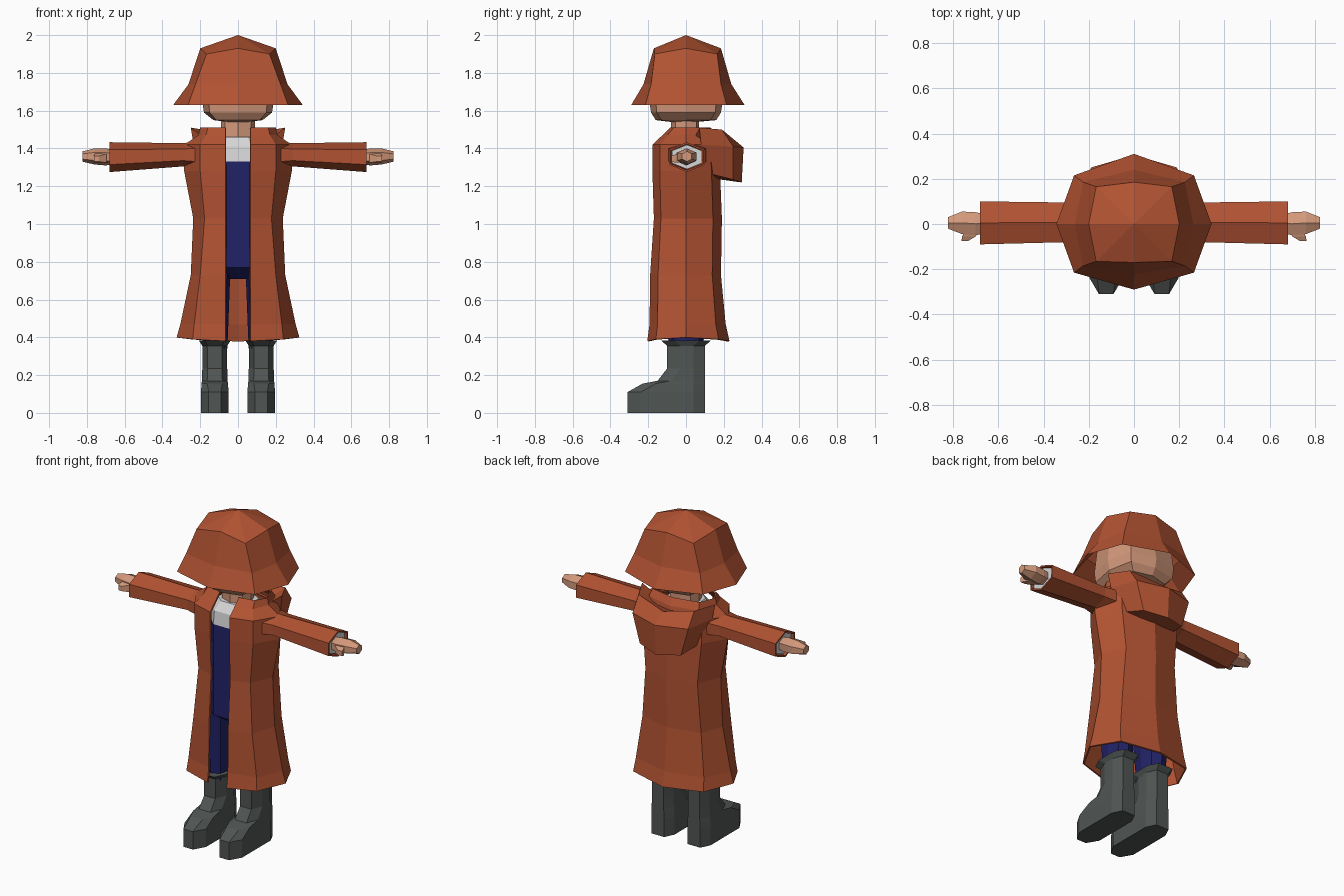
import bpy
import bmesh
from mathutils import Vector

default_cube = bpy.data.objects.get("Cube")
if default_cube:
    bpy.data.objects.remove(default_cube, do_unlink=True)


def make_material(name, colour):
    material = bpy.data.materials.new(name)
    material.use_nodes = True
    rgba = (*colour, 1)
    material.diffuse_color = rgba
    shader = material.node_tree.nodes["Principled BSDF"]
    shader.inputs["Base Color"].default_value = rgba
    shader.inputs["Roughness"].default_value = 0.9
    return material


RUST = make_material("rust cloth", (0.44, 0.085, 0.032))
SKIN = make_material("skin", (0.66, 0.32, 0.2))
NAVY = make_material("navy cloth", (0.016, 0.016, 0.14))
WHITE = make_material("white shirt", (0.68, 0.68, 0.68))
RUBBER = make_material("grey rubber", (0.08, 0.092, 0.087))


def loft(name, rings, materials, closed=True, cap_start=False, cap_end=False,
         side_cap=False, mirror=False, thickness=0, centre=None, rule=None):
    """Skin a row of matching rings, facing away from the centre."""
    bm = bmesh.new()
    rows = [[bm.verts.new(point) for point in ring] for ring in rings]
    count = len(rows[0])
    for low, high in zip(rows, rows[1:]):
        for i in range(count if closed else count - 1):
            j = (i + 1) % count
            bm.faces.new((low[i], low[j], high[j], high[i]))
    if cap_start:
        bm.faces.new(rows[0])
    if cap_end:
        bm.faces.new(rows[-1])
    if side_cap:
        bm.faces.new([row[0] for row in rows])
    bmesh.ops.remove_doubles(bm, verts=bm.verts[:], dist=0.0005)
    bmesh.ops.recalc_face_normals(bm, faces=bm.faces[:])
    bm.normal_update()
    if centre is None:
        centre = sum((v.co for v in bm.verts), Vector()) / len(bm.verts)
    outward = sum(f.normal.dot(f.calc_center_median() - Vector(centre)) * f.calc_area()
                  for f in bm.faces)
    if outward < 0:
        bmesh.ops.reverse_faces(bm, faces=bm.faces[:])
    if rule:
        for face in bm.faces:
            face.material_index = rule(face.calc_center_median())
    mesh = bpy.data.meshes.new(name)
    bm.to_mesh(mesh)
    bm.free()
    for material in materials:
        mesh.materials.append(material)
    obj = bpy.data.objects.new(name, mesh)
    bpy.context.collection.objects.link(obj)
    if mirror:
        obj.modifiers.new("Mirror", "MIRROR").merge_threshold = 0.002
    if thickness:
        shell = obj.modifiers.new("Shell", "SOLIDIFY")
        shell.thickness = thickness
        shell.offset = -1
    return obj


def octagon(z, rx, front, back, cx, cy, drop=0, x=0):
    """Eight-sided level ring; cx and cy place its diagonal corners."""
    return [(x, -front, z), (x + cx, -cy, z - drop), (x + rx, 0, z),
            (x + cx, cy, z - drop), (x, back, z), (x - cx, cy, z - drop),
            (x - rx, 0, z), (x - cx, -cy, z - drop)]


def hexagon(x, y0, y1, z0, z1):
    """Six-sided upright ring across an arm."""
    mid, quarter = (y0 + y1) / 2, (z1 - z0) / 4
    return [(x, mid, z1), (x, y1, z1 - quarter), (x, y1, z0 + quarter),
            (x, mid, z0), (x, y0, z0 + quarter), (x, y0, z1 - quarter)]


# Hat: peaked crown, flared brim and hollow underside
loft("hat", [
    [(0, 0, 2)] * 8,
    octagon(1.93, 0.2, 0.17, 0.185, 0.167, 0.165, drop=0.03),
    octagon(1.74, 0.262, 0.225, 0.24, 0.225, 0.185),
    octagon(1.63, 0.343, 0.29, 0.31, 0.265, 0.215),
    octagon(1.73, 0.24, 0.21, 0.22, 0.2, 0.17),
], [RUST])

# Head and neck
loft("head", [
    [(0, -0.02, 1.533)] * 8,
    octagon(1.55, 0.13, 0.16, 0.16, 0.115, 0.13),
    octagon(1.59, 0.18, 0.185, 0.185, 0.15, 0.155),
    octagon(1.65, 0.19, 0.195, 0.195, 0.155, 0.16),
    octagon(1.8, 0.18, 0.15, 0.16, 0.15, 0.14),
], [SKIN], cap_end=True)
loft("neck", [octagon(z, 0.09, 0.08, 0.07, 0.07, 0.055) for z in (1.4, 1.56)], [SKIN])

# Torso: navy below, white shirt above
torso_rows = [(0.71, 0.5, 0.35), (0.77, 1, 1), (1.03, 1, 1), (1.33, 1, 1),
              (1.41, 1, 0.93), (1.46, 0.75, 0.65)]
torso_outline = [(0.07, -0.14), (0.13, -0.08), (0.14, 0.08), (0.07, 0.13),
                 (-0.07, 0.13), (-0.14, 0.08), (-0.13, -0.08), (-0.07, -0.14)]
loft("torso", [[(x * sx, y * sy, z) for x, y in torso_outline]
               for z, sx, sy in torso_rows],
     [NAVY, WHITE], cap_start=True, cap_end=True, rule=lambda c: int(c.z > 1.33))

# Coat: open down the front, flared at the hem
coat_rows = [
    (0.39, 0.325, 0.24, 0.205, 0.23),
    (0.47, 0.305, 0.232, 0.193, 0.21),
    (0.73, 0.25, 0.2, 0.19, 0.185),
    (1.03, 0.237, 0.177, 0.17, 0.19),
    (1.28, 0.285, 0.2, 0.178, 0.18),
    (1.42, 0.285, 0.2, 0.178, 0.17),
    (1.47, 0.21, 0.17, 0.125, 0.16),
    (1.51, 0.2, 0.16, 0.085, 0.13),
]


def coat_ring(z, side, corner, front, back):
    sag = 0.01 if z < 0.4 else 0
    return [(0.065, -front, z - sag), (corner, -front * 0.78, z), (side, 0, z + sag),
            (corner, back * 0.75, z), (0, back, z - sag)]


loft("coat", [coat_ring(*row) for row in coat_rows], [RUST], closed=False,
     mirror=True, thickness=0.01, centre=(0, 0, 1))

# Hood hanging behind the collar
loft("hood", [
    [(0.16, 0.04, 1.44), (0.12, 0.12, 1.44), (0, 0.14, 1.44)],
    [(0.25, 0.07, 1.51), (0.19, 0.19, 1.5), (0, 0.225, 1.46)],
    [(0.235, 0.08, 1.42), (0.19, 0.25, 1.41), (0, 0.305, 1.405)],
    [(0.18, 0.11, 1.27), (0.14, 0.25, 1.235), (0, 0.295, 1.22)],
    [(0.1, 0.12, 1.26), (0.09, 0.14, 1.25), (0, 0.15, 1.24)],
], [RUST], closed=False, side_cap=True, mirror=True, centre=(0, 0.15, 1.37))

# Arms: coat sleeves, shirt cuffs, hands and thumbs
loft("sleeve", [hexagon(0.19, -0.1, 0.11, 1.29, 1.44),
                hexagon(0.29, -0.08, 0.095, 1.305, 1.428),
                hexagon(0.68, -0.09, 0.1, 1.275, 1.433)],
     [RUST], mirror=True, thickness=0.01)
loft("shirt_cuff", [hexagon(0.5, -0.07, 0.08, 1.295, 1.415),
                    hexagon(0.665, -0.075, 0.085, 1.29, 1.42)],
     [WHITE], cap_end=True, mirror=True)
loft("hand", [hexagon(0.64, -0.035, 0.04, 1.32, 1.39),
              hexagon(0.7, -0.05, 0.052, 1.31, 1.4),
              hexagon(0.76, -0.045, 0.055, 1.315, 1.4),
              hexagon(0.823, -0.02, 0.03, 1.33, 1.385)],
     [SKIN], cap_start=True, cap_end=True, mirror=True)


def thumb_ring(x0, x1, y, z0, z1):
    return [(x0, y, z0), (x1, y, z0), (x1, y, z1), (x0, y, z1)]


loft("thumb", [thumb_ring(0.68, 0.74, -0.02, 1.325, 1.38),
               thumb_ring(0.7, 0.76, -0.055, 1.325, 1.37),
               thumb_ring(0.735, 0.763, -0.076, 1.33, 1.36)],
     [SKIN], cap_start=True, cap_end=True, mirror=True)

# Trouser legs
loft("trouser_leg", [octagon(0.34, 0.065, 0.09, 0.09, 0.05, 0.07, x=0.122),
                     octagon(0.4, 0.068, 0.095, 0.095, 0.052, 0.07, x=0.122),
                     octagon(0.76, 0.075, 0.11, 0.11, 0.06, 0.09, x=0.115)],
     [NAVY], cap_start=True, cap_end=True, mirror=True)


# Boots: each level reaches forward to its own toe line
def boot_ring(z, toe, toe_width, width, heel):
    half = [(toe_width, toe), (width, toe + 0.07), (width, heel - 0.06), (width * 0.6, heel)]
    outline = half + [(-x, y) for x, y in reversed(half)]
    return [(0.123 + x, y, z) for x, y in outline]


boot_rows = [(0, -0.31, 0.032, 0.073, 0.1), (0.11, -0.31, 0.032, 0.073, 0.1),
             (0.155, -0.23, 0.04, 0.07, 0.1), (0.17, -0.15, 0.04, 0.068, 0.1),
             (0.235, -0.1, 0.038, 0.066, 0.1), (0.355, -0.1, 0.038, 0.066, 0.1),
             (0.382, -0.13, 0.05, 0.083, 0.13)]
loft("boot", [boot_ring(*row) for row in boot_rows], [RUBBER],
     cap_start=True, cap_end=True, mirror=True)
